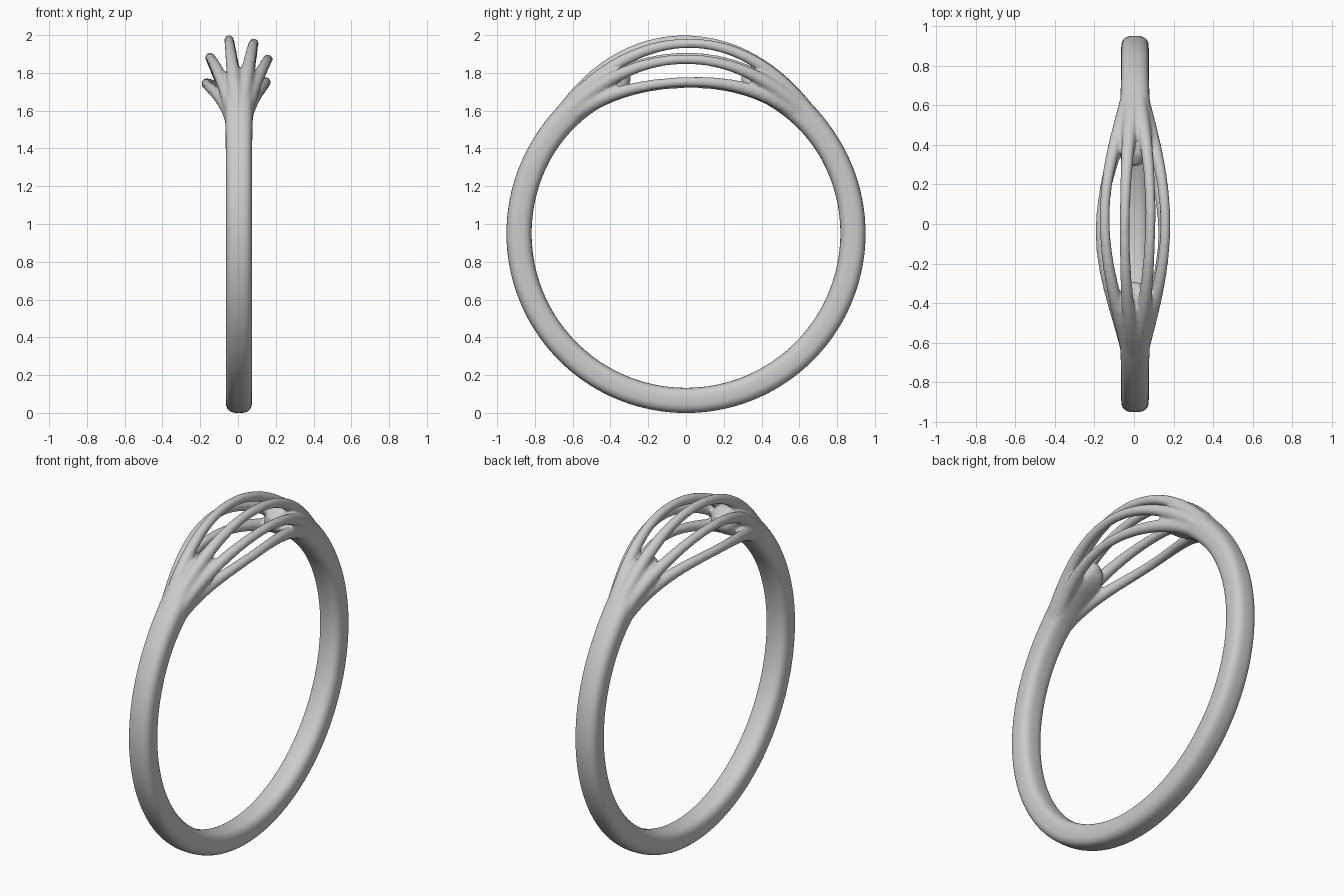
import bpy, bmesh, math

if "Cube" in bpy.data.objects:
    bpy.data.objects.remove(bpy.data.objects["Cube"])

R, CZ, CX = 0.884, 0.95, 0.005      # ring centre-line radius and centre
SPAN = 1.1                          # angle from the top where the strands merge


def place(phi, x, r):
    """Point at angle phi from the top, offset x sideways and r outward."""
    return (CX + x, (R + r) * math.sin(phi), CZ + (R + r) * math.cos(phi))


def bump(phi):
    return math.cos(phi * math.pi / 2 / SPAN) ** 2 if abs(phi) < SPAN else 0.0


def sweep(bm, sections):
    """Skin a list of closed sections and cap both ends."""
    rings = [[bm.verts.new(p) for p in sec] for sec in sections]
    n = len(rings[0])
    for a, b in zip(rings, rings[1:]):
        for i in range(n):
            j = (i + 1) % n
            bm.faces.new((a[i], a[j], b[j], b[i]))
    bm.faces.new(rings[0][::-1])
    bm.faces.new(rings[-1])


def oval(half_x, half_r, power, n=32):
    """Superellipse outline; power 2 is a plain ellipse."""
    out = []
    for i in range(n):
        a = 2 * math.pi * i / n
        c, s = math.cos(a), math.sin(a)
        out.append((half_x * math.copysign(abs(c) ** (2 / power), c),
                    half_r * math.copysign(abs(s) ** (2 / power), s)))
    return out


bm = bmesh.new()

# Band: open ring whose two ends swell, then round off under the strands
END = 0.34
sections = []
N = 140
for k in range(N + 1):
    phi = END + (2 * math.pi - 2 * END) * k / N
    top = min(phi, 2 * math.pi - phi)
    t = max(0.0, min(1.0, (top - END) / 0.16))
    cap = 0.15 + 0.85 * math.sqrt(max(0.0, 1 - (1 - t) ** 2))
    sc = cap * (1 + 0.35 * bump(top))
    sections.append([place(phi, x, r) for x, r in oval(0.07 * sc, 0.067 * sc, 2.9)])
sweep(bm, sections)

# Strands: (x, z) where each crosses the top, and a shift of its peak along y
strands = [(-0.168, 1.745, -0.05), (-0.148, 1.882, 0.03), (-0.047, 1.974, -0.03),
           (0.083, 1.957, 0.05), (0.158, 1.872, 0.0), (0.147, 1.752, -0.06)]
for x, z, shift in strands:
    dx, dr = x - CX, z - CZ - R
    sections = []
    for k in range(61):
        phi = -1.0 + 2.0 * k / 60
        s = bump(phi - shift * bump(phi))
        rad = 0.026 + 0.024 * (1 - s)
        sections.append([place(phi, dx * s + u, dr * s + v)
                         for u, v in oval(rad, rad, 2, 14)])
    sweep(bm, sections)

bmesh.ops.recalc_face_normals(bm, faces=bm.faces)
mesh = bpy.data.meshes.new("ring")
bm.to_mesh(mesh)
bm.free()
ring = bpy.data.objects.new("ring", mesh)
bpy.context.collection.objects.link(ring)
bpy.context.view_layer.objects.active = ring
ring.select_set(True)

# Fuse the parts into one soft cast surface
remesh = ring.modifiers.new("fuse", 'REMESH')
remesh.mode = 'VOXEL'
remesh.voxel_size = 0.009
smooth = ring.modifiers.new("soften", 'SMOOTH')
smooth.factor = 0.5
smooth.iterations = 8
for name in ("fuse", "soften"):
    bpy.ops.object.modifier_apply(modifier=name)
bpy.ops.object.shade_smooth()
